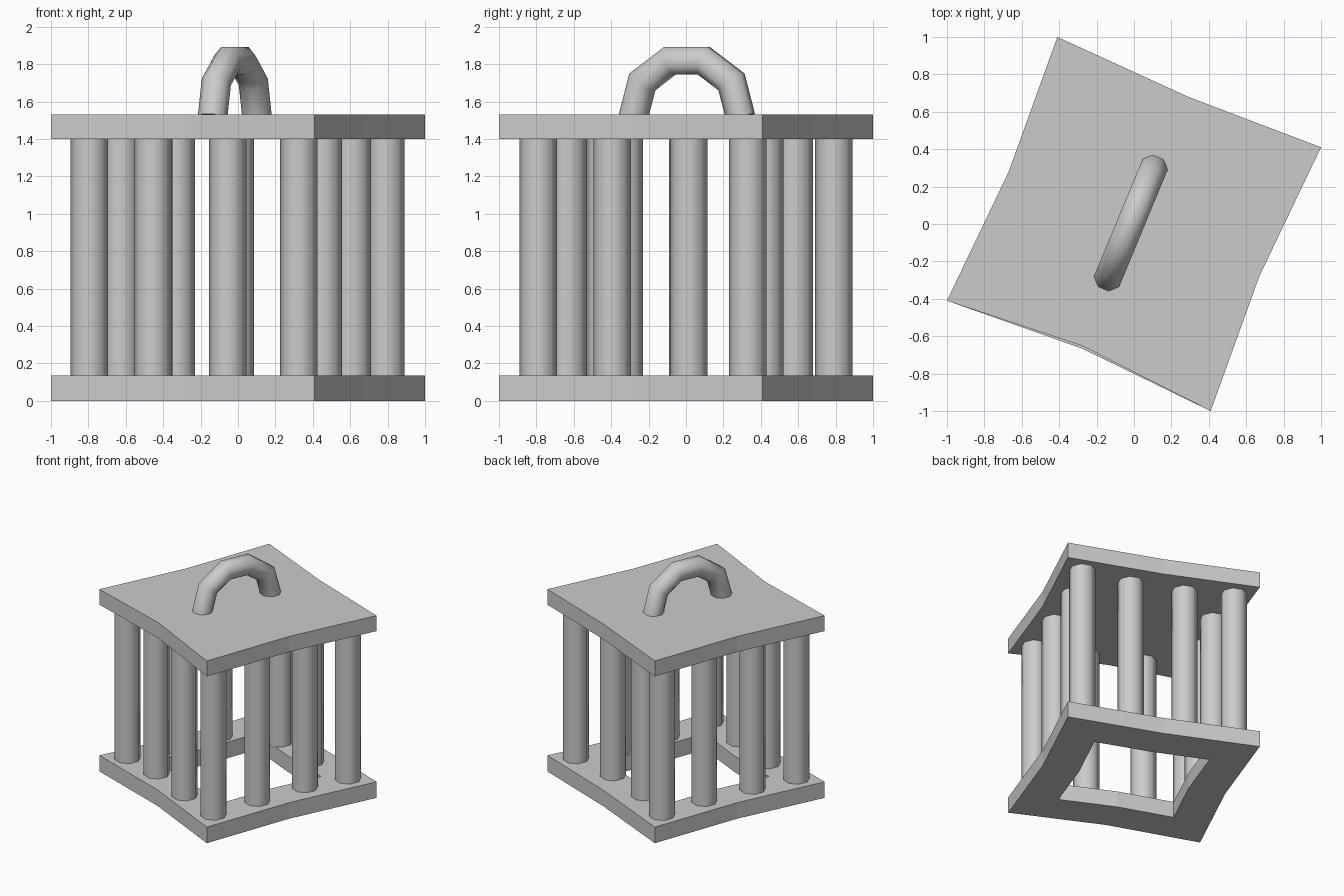
import bpy, bmesh, math
from mathutils import Vector

if "Cube" in bpy.data.objects:
    bpy.data.objects.remove(bpy.data.objects["Cube"])

CORNERS = [(1.0, 0.41), (-0.41, 1.0), (-1.0, -0.41), (0.41, -1.0)]
TOP_MIDS = [(0.29, 0.68), (-0.67, 0.28), (-0.28, -0.65), (0.67, -0.28)]
BASE_MIDS = [(0.29, 0.68), (-0.67, 0.28), (-0.28, -0.665), (0.67, -0.28)]


def outline(mids):
    return [p for pair in zip(CORNERS, mids) for p in pair]


def finish(name, bm, smooth=False):
    bmesh.ops.recalc_face_normals(bm, faces=bm.faces)
    mesh = bpy.data.meshes.new(name)
    bm.to_mesh(mesh)
    bm.free()
    obj = bpy.data.objects.new(name, mesh)
    bpy.context.collection.objects.link(obj)
    if smooth:
        bpy.ops.object.select_all(action='DESELECT')
        obj.select_set(True)
        bpy.context.view_layer.objects.active = obj
        bpy.ops.object.shade_smooth_by_angle(angle=math.radians(60))
    return obj


def plate(name, points, z0, z1, hole=None):
    """Slab with a bent square outline and an optional scaled opening."""
    bm = bmesh.new()
    n = len(points)

    def ring(z, s=1.0):
        return [bm.verts.new((x * s, y * s, z)) for x, y in points]

    def bridge(a, b):
        for i in range(n):
            j = (i + 1) % n
            bm.faces.new((a[i], a[j], b[j], b[i]))

    low, high = ring(z0), ring(z1)
    bridge(low, high)
    if hole:
        low_in, high_in = ring(z0, hole), ring(z1, hole)
        bridge(low, low_in)
        bridge(low_in, high_in)
        bridge(high_in, high)
    else:
        bm.faces.new(low)
        bm.faces.new(high)
    return finish(name, bm)


def tube(name, path, radius, side, sides=8):
    """Mitred tube along a planar path; side is the plane normal."""
    bm = bmesh.new()
    rings = []
    for i, p in enumerate(path):
        a = (p - path[i - 1]).normalized() if i else (path[1] - p).normalized()
        b = (path[i + 1] - p).normalized() if i < len(path) - 1 else a
        tangent = (a + b).normalized()
        out = tangent.cross(side) / tangent.dot(a)
        ring = []
        for k in range(sides):
            t = 2 * math.pi * (k + 0.5) / sides
            ring.append(bm.verts.new(p + radius * (math.cos(t) * out + math.sin(t) * side)))
        rings.append(ring)
    for r, s in zip(rings, rings[1:]):
        for k in range(sides):
            m = (k + 1) % sides
            bm.faces.new((r[k], r[m], s[m], s[k]))
    bm.faces.new(rings[0])
    bm.faces.new(rings[-1])
    return finish(name, bm, smooth=True)


# Open base frame and solid lid
plate("base_frame", outline(BASE_MIDS), 0.0, 0.135, hole=0.6)
plate("lid", outline(TOP_MIDS), 1.4, 1.53)

# Slightly uneven bars, four along each side
BARS = [(-0.795, -0.33), (-0.455, -0.43), (-0.055, -0.63), (0.325, -0.79),
        (0.455, -0.395), (0.61, 0.015), (0.79, 0.33), (0.385, 0.42),
        (-0.015, 0.58), (-0.33, 0.79), (-0.45, 0.40), (-0.625, 0.01)]
for i, (x, y) in enumerate(BARS):
    tube(f"bar_{i + 1}", [Vector((x, y, 0.125)), Vector((x, y, 1.41))],
         0.1, Vector((0.383, 0.924, 0)))

# Arched carrying handle, set diagonally on the lid
along = Vector((0.383, 0.924, 0))
side = Vector((0.924, -0.383, 0))
centre = Vector((-0.017, 0.005, 0))
half = [(0.311, 1.515), (0.258, 1.705), (0.098, 1.818)]
profile = [(-u, z) for u, z in half] + [(u, z) for u, z in reversed(half)]
tube("handle", [centre + along * u + Vector((0, 0, z)) for u, z in profile], 0.079, side)
